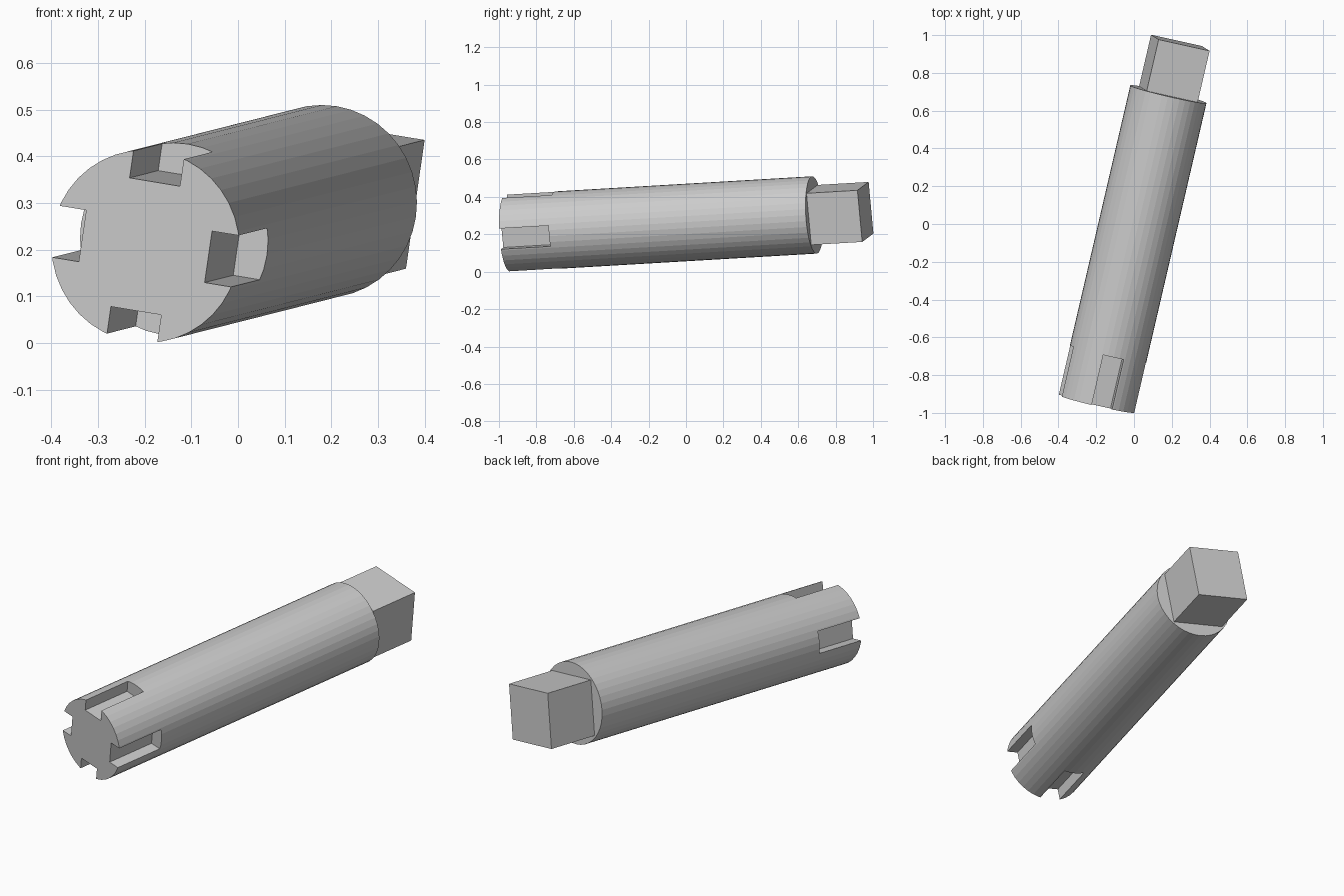
import bpy, bmesh, math
from mathutils import Matrix, Vector

if "Cube" in bpy.data.objects:
    bpy.data.objects.remove(bpy.data.objects["Cube"])

R, FLOOR, HALF_W, SLOT_L = 0.207, 0.14, 0.056, 0.272
FRONT = Vector((-0.1985, -0.952, 0.207))   # centre of slotted end
BACK = Vector((0.182, 0.687, 0.3035))      # centre of shoulder
AXIS = (BACK - FRONT).normalized()
LENGTH = (BACK - FRONT).length
CUBE = 0.28

# Tilted frame: local z runs along the shaft, x and y follow the square end
side = AXIS.cross(Vector((0.143, -0.087, 0.98))).normalized()
frame = Matrix((side, AXIS.cross(side), AXIS)).transposed().to_4x4()
frame.translation = FRONT


def make(name, bm):
    mesh = bpy.data.meshes.new(name)
    bmesh.ops.recalc_face_normals(bm, faces=bm.faces[:])
    bm.to_mesh(mesh)
    bm.free()
    obj = bpy.data.objects.new(name, mesh)
    bpy.context.collection.objects.link(obj)
    obj.matrix_world = frame
    return obj


def box(bm, centre, size, turn=0.0):
    m = (Matrix.Rotation(turn, 4, 'Z') @ Matrix.Translation(centre)
         @ Matrix.Diagonal((*size, 1)))
    bmesh.ops.create_cube(bm, size=1, matrix=m)


# Round shaft
bm = bmesh.new()
bmesh.ops.create_cone(bm, cap_ends=True, segments=40, radius1=R, radius2=R,
                      depth=LENGTH, matrix=Matrix.Translation((0, 0, LENGTH / 2)))
shaft = make("shaft", bm)

# Four slots around the front end
bm = bmesh.new()
for i in range(4):
    box(bm, (FLOOR + 0.1, 0, SLOT_L / 2 - 0.05),
        (0.2, 2 * HALF_W, SLOT_L + 0.1), i * math.pi / 2)
cutter = make("slot_cutter", bm)
cutter.hide_render = True

cut = shaft.modifiers.new("slots", 'BOOLEAN')
cut.operation = 'DIFFERENCE'
cut.solver = 'EXACT'
cut.object = cutter
bpy.context.view_layer.objects.active = shaft
bpy.ops.object.modifier_apply(modifier=cut.name)
bpy.data.objects.remove(cutter)

# Square drive block on the back end
bm = bmesh.new()
box(bm, (0, 0, LENGTH + CUBE / 2), (CUBE, CUBE, CUBE))
make("square_drive", bm)
